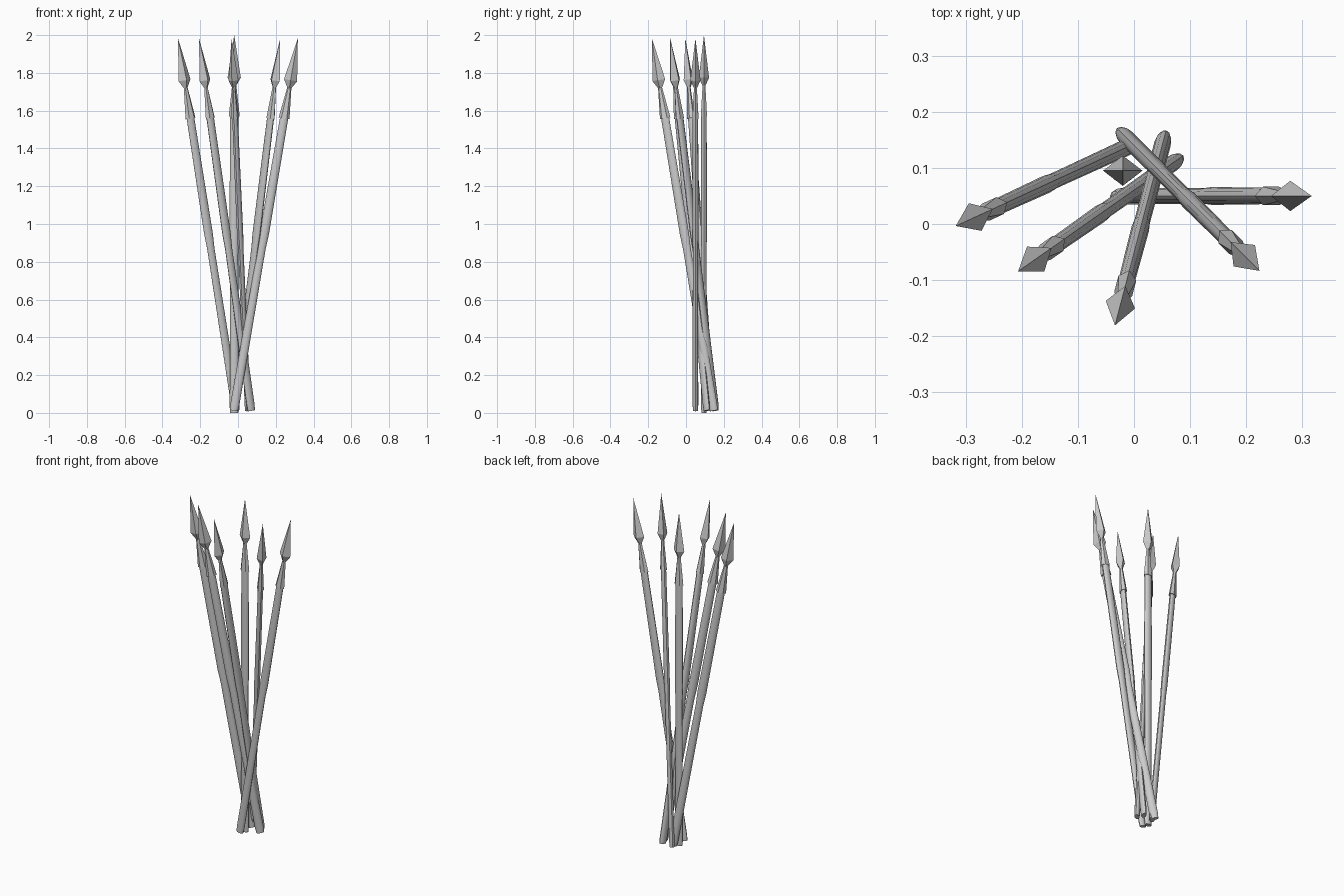
import bpy, bmesh, math
from mathutils import Matrix, Vector

if "Cube" in bpy.data.objects:
    bpy.data.objects.remove(bpy.data.objects["Cube"])

LEAN = math.radians(9.75)


def lathe(name, rings, sides, matrix, smooth=False, phase=0.0):
    """Stack of elliptical rings (z, rx, ry) closed at both ends."""
    bm = bmesh.new()
    loops = []
    for z, rx, ry in rings:
        if rx == 0:
            loops.append([bm.verts.new((0, 0, z))])
            continue
        loops.append([bm.verts.new((rx * math.cos(phase + 2 * math.pi * i / sides),
                                    ry * math.sin(phase + 2 * math.pi * i / sides), z))
                      for i in range(sides)])
    for a, b in zip(loops, loops[1:]):
        for i in range(sides):
            j = (i + 1) % sides
            if len(b) == 1:
                bm.faces.new((a[i], a[j], b[0]))
            else:
                bm.faces.new((a[i], a[j], b[j], b[i]))
    for loop in (loops[0], loops[-1]):
        if len(loop) > 2:
            bm.faces.new(loop)
    bmesh.ops.recalc_face_normals(bm, faces=bm.faces)
    mesh = bpy.data.meshes.new(name)
    bm.to_mesh(mesh)
    bm.free()
    obj = bpy.data.objects.new(name, mesh)
    bpy.context.collection.objects.link(obj)
    obj.matrix_world = matrix
    if smooth:
        bpy.ops.object.select_all(action='DESELECT')
        obj.select_set(True)
        bpy.context.view_layer.objects.active = obj
        bpy.ops.object.shade_smooth_by_angle(angle=math.radians(35))
    return obj


def spear(n, base, azimuth, lean):
    m = (Matrix.Translation(Vector(base))
         @ Matrix.Rotation(math.radians(azimuth), 4, 'Z')
         @ Matrix.Rotation(lean, 4, 'Y'))
    # flattened shaft with a waist below the middle
    lathe(f"shaft_{n}", [(0, .021, .013), (.03, .024, .015), (.87, .021, .014),
                         (.95, .025, .016), (1.58, .022, .0145)], 12, m, smooth=True)
    # tapering socket
    lathe(f"socket_{n}", [(1.57, .029, .019), (1.745, .010, .008)], 6, m)
    # four-sided spear point
    lathe(f"point_{n}", [(1.73, .009, .007), (1.775, .035, .027), (2.0, 0, 0)], 4, m)


# base centre and direction of lean (degrees from +x)
spears = [((-.010, .138, .012), 204.7, LEAN),
          ((.071, .110, .012), 215, LEAN),
          ((.052, .147, .012), 255.3, LEAN),
          ((-.016, .156, .012), -45, LEAN),
          ((-.022, .050, .012), 0, LEAN),
          ((-.020, .095, 0), 0, 0)]
for n, s in enumerate(spears, 1):
    spear(n, *s)
